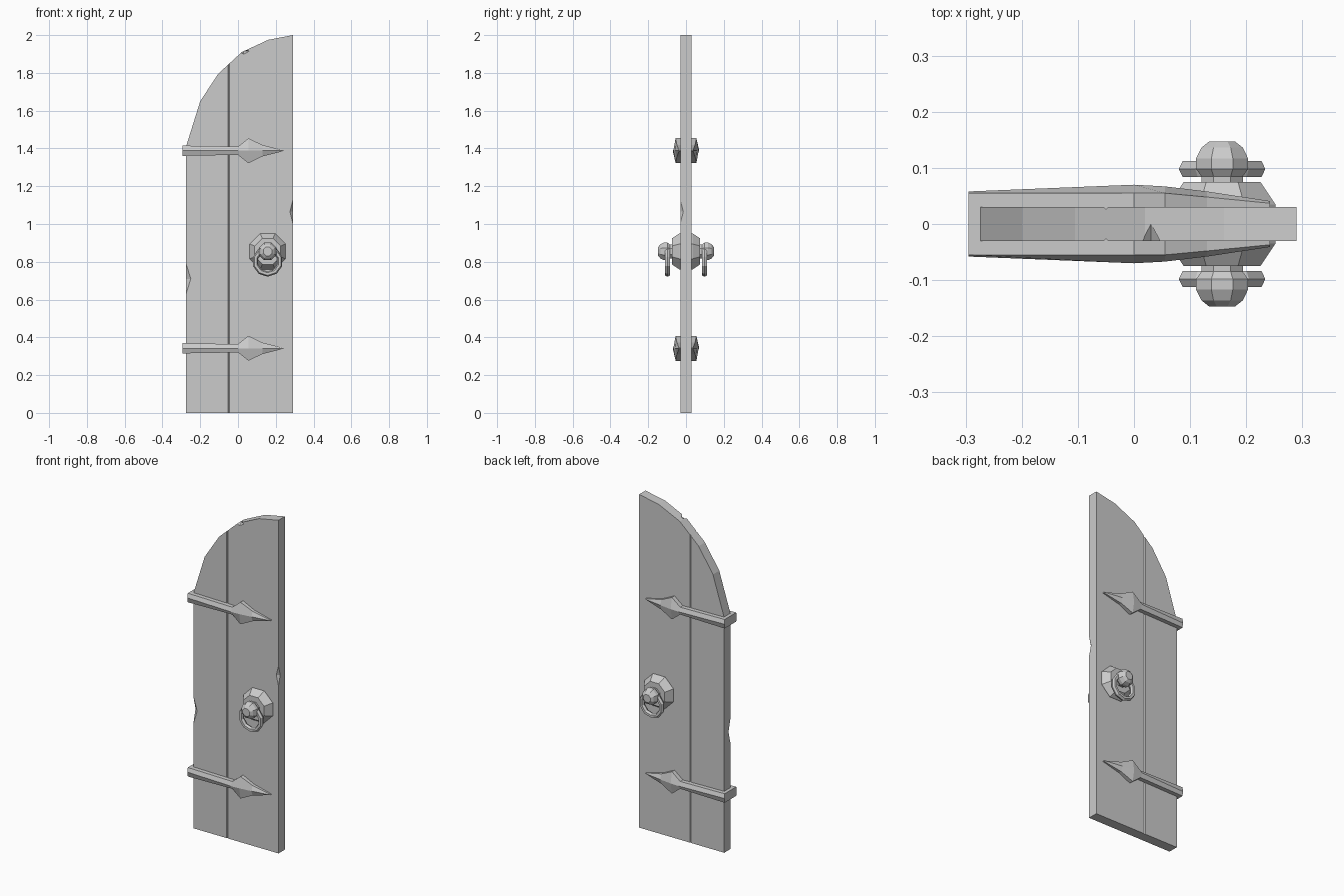
import bpy, bmesh, math
from mathutils import Matrix, Vector

cube = bpy.data.objects.get("Cube")
if cube:
    bpy.data.objects.remove(cube, do_unlink=True)

mat = bpy.data.materials.new("plain_grey")
mat.use_nodes = True
grey = (0.6, 0.6, 0.6, 1)
mat.diffuse_color = grey
mat.node_tree.nodes["Principled BSDF"].inputs["Base Color"].default_value = grey


def finish(name, bm):
    bmesh.ops.recalc_face_normals(bm, faces=bm.faces)
    mesh = bpy.data.meshes.new(name)
    bm.to_mesh(mesh)
    bm.free()
    mesh.materials.append(mat)
    ob = bpy.data.objects.new(name, mesh)
    bpy.context.collection.objects.link(ob)
    return ob


def loft(name, rings):
    """Skin a list of equal-length point rings and cap both ends."""
    bm = bmesh.new()
    loops = [[bm.verts.new(p) for p in ring] for ring in rings]
    n = len(loops[0])
    for a, b in zip(loops, loops[1:]):
        for i in range(n):
            j = (i + 1) % n
            bm.faces.new((a[i], a[j], b[j], b[i]))
    bm.faces.new(loops[0])
    bm.faces.new(loops[-1])
    return finish(name, bm)


def cut(target, name, centre, radii):
    """Chip the target with an octahedron."""
    bm = bmesh.new()
    rx, ry, rz = radii
    x, y, z = (Vector(v) for v in ((rx, 0, 0), (0, ry, 0), (0, 0, rz)))
    for v in (x, -x, y, -y, z, -z):
        bm.verts.new(v + Vector(centre))
    bmesh.ops.convex_hull(bm, input=bm.verts)
    use_cutter(target, finish(name, bm))


def use_cutter(target, cutter):
    cutter.hide_render = True
    cutter.hide_viewport = True
    mod = target.modifiers.new(cutter.name, 'BOOLEAN')
    mod.operation = 'DIFFERENCE'
    mod.solver = 'EXACT'
    mod.object = cutter


# Door leaf with a half arch on top
HALF = 0.03
outline = [(-0.275, 0), (0.29, 0), (0.29, 2), (0.16, 1.975), (0.02, 1.91),
           (-0.105, 1.795), (-0.2, 1.65), (-0.275, 1.41)]
door = loft("door_leaf", [[(x, y, z) for x, z in outline] for y in (-HALF, HALF)])

# Plank seam on both faces
for side, label in ((-1, "front"), (1, "back")):
    y, r = side * HALF, 0.004
    diamond = [(-0.05 - r, y), (-0.05, y - r), (-0.05 + r, y), (-0.05, y + r)]
    use_cutter(door, loft(label + "_seam_cutter",
                          [[(a, b, z) for a, b in diamond] for z in (-0.1, 2.1)]))

# Worn chips along the front edges
cut(door, "left_chip_cutter", (-0.275, -HALF, 0.71), (0.025, 0.02, 0.08))
cut(door, "right_chip_cutter", (0.29, -HALF, 1.065), (0.015, 0.016, 0.06))
cut(door, "arch_chip_cutter", (0.03, -HALF, 1.915), (0.03, 0.03, 0.016))

# Spearhead hinge straps: x, half height, edge depth, ridge depth
strap = [(-0.295, 0.027, 0.055, 0.058), (0, 0.022, 0.055, 0.07),
         (0.055, 0.066, 0.055, 0.067), (0.13, 0.03, 0.048, 0.058),
         (0.242, 0.002, 0.037, 0.041)]
for label, z in (("lower", 0.342), ("upper", 1.388)):
    loft(label + "_hinge_strap",
         [[(x, -e, z - h), (x, e, z - h), (x, r, z),
           (x, e, z + h), (x, -e, z + h), (x, -r, z)] for x, h, e, r in strap])


def turned(name, profile, side, x, z):
    """Eight-sided turned part along y; profile holds radius, depth."""
    angles = [math.tau * (i + 0.5) / 8 for i in range(8)]
    return loft(name, [[(x + r * math.cos(a), side * d, z + r * math.sin(a))
                        for a in angles] for r, d in profile])


# Rosette, knob and ring on each face
KX, KZ = 0.157, 0.855
for side, label in ((-1, "front"), (1, "back")):
    turned(label + "_rosette", [(0.103, 0.02), (0.103, 0.035), (0.074, 0.075)],
           side, KX, KZ)
    turned(label + "_knob", [(0.04, 0.07), (0.04, 0.085), (0.05, 0.098),
                             (0.05, 0.117), (0.04, 0.136), (0.025, 0.147)],
           side, KX, KZ)
    bm = bmesh.new()
    rings = []
    for i in range(10):
        a = math.tau * i / 10
        ring = []
        for j in range(6):
            b = math.tau * j / 6
            r = 0.067 + 0.014 * math.cos(b)
            ring.append(bm.verts.new((KX + r * math.sin(a),
                                      side * 0.098 + 0.016 * math.sin(b),
                                      0.802 - r * math.cos(a))))
        rings.append(ring)
    for i in range(10):
        p, q = rings[i], rings[(i + 1) % 10]
        for j in range(6):
            k = (j + 1) % 6
            bm.faces.new((p[j], p[k], q[k], q[j]))
    finish(label + "_pull_ring", bm)
